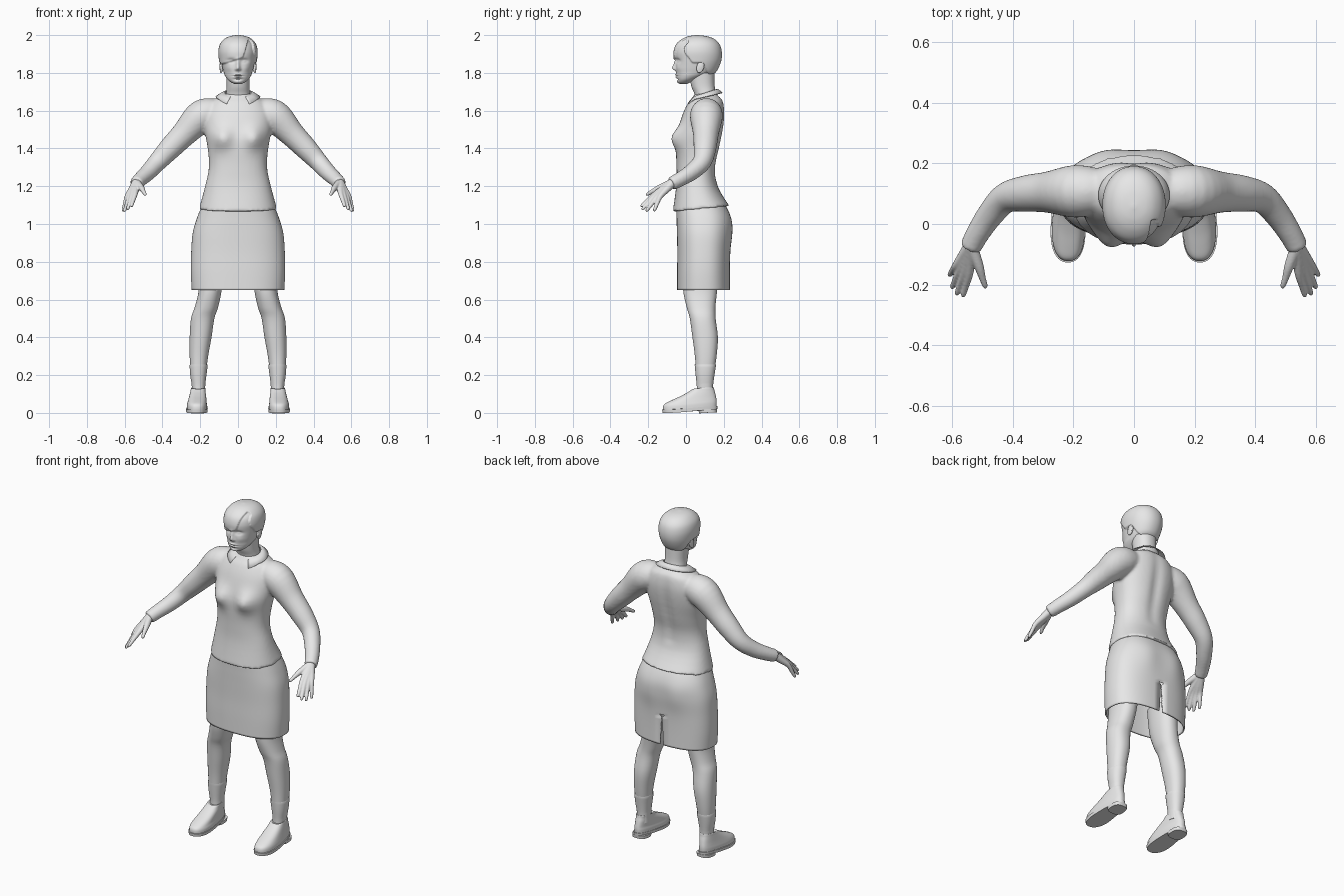
import bpy, bmesh, math
from mathutils import Vector

cube = bpy.data.objects.get("Cube")
if cube:
    bpy.data.objects.remove(cube, do_unlink=True)

grey = bpy.data.materials.new("plain_grey")
grey.use_nodes = True
grey.diffuse_color = (0.8, 0.8, 0.8, 1)
grey.node_tree.nodes["Principled BSDF"].inputs["Base Color"].default_value = (0.8, 0.8, 0.8, 1)


def resample(rows, k):
    """Catmull-Rom interpolation of equal-length rows, k steps per span."""
    rows = [Vector(r) for r in rows]
    out = []
    for i in range(len(rows) - 1):
        a, b, c, d = rows[max(i - 1, 0)], rows[i], rows[i + 1], rows[min(i + 2, len(rows) - 1)]
        for j in range(k):
            t = j / k
            out.append(0.5 * (2 * b + (c - a) * t + (2 * a - 5 * b + 4 * c - d) * t * t
                              + (3 * b - a - 3 * c + d) * t ** 3))
    return out + [rows[-1]]


def skin(bm, rings, caps=True):
    """Bridge rings of points into a closed surface."""
    vs = [[bm.verts.new(p) for p in ring] for ring in rings]
    n = len(vs[0])
    for low, high in zip(vs, vs[1:]):
        for i in range(n):
            bm.faces.new((low[i], low[(i + 1) % n], high[(i + 1) % n], high[i]))
    if caps:
        bm.faces.new(vs[0])
        bm.faces.new(vs[-1])


def loft(bm, rows, n=48, p=0.9, k=4, shape=None, caps=True):
    """Stack horizontal rings given as (z, centre x, half width, front y, back y)."""
    rings = []
    for z, cx, rx, yf, yb in resample(rows, k):
        ring = []
        for i in range(n):
            a = math.tau * (i + 0.5) / n
            c, s = math.cos(a), math.sin(a)
            v = Vector((cx + rx * math.copysign(abs(c) ** p, c),
                        (yf + yb) / 2 + (yb - yf) / 2 * math.copysign(abs(s) ** p, s), z))
            ring.append(shape(v) if shape else v)
        rings.append(ring)
    skin(bm, rings, caps)


def tube(bm, rows, n=20, k=5):
    """Sweep a circle along points given as (x, y, z, radius)."""
    pts = resample(rows, k)
    rings = []
    for i, q in enumerate(pts):
        along = pts[min(i + 1, len(pts) - 1)].xyz - pts[max(i - 1, 0)].xyz
        rot = along.to_track_quat('Z', 'Y')
        rings.append([q.xyz + rot @ Vector((math.cos(math.tau * j / n), math.sin(math.tau * j / n), 0)) * q.w
                      for j in range(n)])
    skin(bm, rings)


def finish(name, bm, mirror=False, voxel=0, smooth=3, thick=0, angle=50):
    bmesh.ops.recalc_face_normals(bm, faces=bm.faces)
    me = bpy.data.meshes.new(name)
    bm.to_mesh(me)
    bm.free()
    me.materials.append(grey)
    ob = bpy.data.objects.new(name, me)
    bpy.context.collection.objects.link(ob)
    bpy.ops.object.select_all(action='DESELECT')
    ob.select_set(True)
    bpy.context.view_layer.objects.active = ob
    bpy.ops.object.shade_smooth_by_angle(angle=math.radians(angle))
    if voxel:
        m = ob.modifiers.new("blend", 'REMESH')
        m.mode, m.voxel_size, m.use_smooth_shade = 'VOXEL', voxel, True
        m = ob.modifiers.new("soften", 'SMOOTH')
        m.factor, m.iterations = 0.5, smooth
    if thick:
        m = ob.modifiers.new("thickness", 'SOLIDIFY')
        m.thickness, m.offset = thick, -1
    if mirror:
        ob.modifiers.new("mirror", 'MIRROR')
    return ob


def bell(v, x, z, sx, sz):
    return math.exp(-((v.x - x) / sx) ** 2 - ((v.z - z) / sz) ** 2)


def ramp(t):
    t = min(max(t, 0), 1)
    return t * t * (3 - 2 * t)


# Jacket: torso and both sleeves blended into one surface
def torso_shape(v):
    if v.y < 0.05:
        v.y -= 0.042 * (bell(v, 0.085, 1.455, 0.055, 0.055) + bell(v, -0.085, 1.455, 0.055, 0.055))
    elif v.z > 1.25:
        v.y -= 0.012 * bell(v, 0, 1.45, 0.03, 0.2)
    if v.z < 1.2:
        v.z += (v.y - 0.08) * 0.1 * (1.2 - v.z) / 0.12
    return v


bm = bmesh.new()
loft(bm, [(1.08, 0, .207, -.07, .23), (1.2, 0, .174, -.052, .168), (1.3, 0, .154, -.05, .157),
          (1.4, 0, .16, -.052, .178), (1.5, 0, .178, -.04, .198), (1.58, 0, .178, -.018, .206),
          (1.64, 0, .15, .01, .2), (1.665, 0, .115, .03, .188), (1.69, 0, .065, .048, .16)],
     n=72, p=0.88, shape=torso_shape)
for side in (-1, 1):
    tube(bm, [(side * x, y, z, r) for x, y, z, r in (
        (.1, .11, 1.59, .07), (.19, .108, 1.572, .087), (.285, .105, 1.477, .068), (.36, .1, 1.4, .06),
        (.425, .085, 1.33, .05), (.475, .03, 1.275, .044), (.515, -.03, 1.238, .039),
        (.54, -.078, 1.213, .036))], n=32)
jacket = finish("jacket", bm, voxel=0.009, smooth=4)

# Front opening, a thin strip laid on the jacket
bm = bmesh.new()
grid = [[bm.verts.new((0.01 - 0.014 * ramp(j / 20) + dx, -0.12, 1.66 - 0.022 * j)) for dx in (-.0025, .0025)]
        for j in range(26)]
for a, b in zip(grid, grid[1:]):
    bm.faces.new((a[0], a[1], b[1], b[0]))
strip = finish("front_opening", bm)
wrap = strip.modifiers.new("lay_on", 'SHRINKWRAP')
wrap.target, wrap.wrap_method, wrap.offset = jacket, 'PROJECT', 0.002
wrap.use_project_y, wrap.use_positive_direction, wrap.use_negative_direction = True, True, False

# Collar, open at the front
bm = bmesh.new()
rows = []
for i in range(41):
    a = math.radians(-60 + 300 * i / 40)
    c, s = math.cos(a), math.sin(a)
    inner = Vector((.07 * c, .1 + .062 * s, 1.695 + .02 * s))
    outer = Vector((.118 * c, .095 + .098 * s, 1.674 + .022 * s))
    if s < -.5:
        outer.z -= .05 * (-s - .5)
    rows.append([bm.verts.new(p) for p in (inner - Vector((0, 0, .05)), inner, inner.lerp(outer, .3)
                                           + Vector((0, 0, .005)), outer)])
for a, b in zip(rows, rows[1:]):
    for j in range(3):
        bm.faces.new((a[j], b[j], b[j + 1], a[j + 1]))
finish("collar", bm, thick=0.005)

# Skirt with a tapered slit at the back
slit_top, hem = 0.83, 0.65


def skirt_shape(v):
    if v.y > 0.1:
        v.y += 0.01 * (bell(v, 0.09, 0.97, .07, .09) + bell(v, -0.09, 0.97, .07, .09)) - 0.006
        if abs(v.x) < 0.03 and v.z < slit_top:
            v.x = math.copysign(0.002 + 0.01 * (slit_top - v.z) / (slit_top - hem), v.x)
    return v


bm = bmesh.new()
loft(bm, [(hem, 0, .245, -.047, .238), (.75, 0, .25, -.047, .238), (.85, 0, .248, -.046, .24),
          (.95, 0, .24, -.048, .245), (1.03, 0, .218, -.05, .242), (1.1, 0, .19, -.05, .215),
          (1.16, 0, .165, -.035, .17)], n=72, p=0.8, k=6, shape=skirt_shape, caps=False)
gap = [f for f in bm.faces if f.calc_center_median().y > 0.15
       and abs(f.calc_center_median().x) < 0.001 and f.calc_center_median().z < slit_top]
bmesh.ops.delete(bm, geom=gap, context='FACES')
finish("skirt", bm, thick=0.008)


# Head with face relief and swept hair raised from the scalp
def head_shape(v):
    x, y, z = v
    if y < 0.04:
        for side in (-1, 1):
            v.y += .012 * bell(v, side * .034, 1.864, .02, .011)
            v.y -= .006 * bell(v, side * .034, 1.862, .011, .005)
            v.y -= .004 * bell(v, side * .045, 1.825, .02, .018)
            v.y -= .005 * bell(v, side * .01, 1.819, .008, .007)
        v.y -= .018 * bell(v, 0, 1.826, .011, .013) + .011 * bell(v, 0, 1.85, .01, .022)
        v.y -= .008 * (bell(v, 0, 1.79, .021, .005) + bell(v, 0, 1.777, .018, .006))
        v.y += .004 * bell(v, 0, 1.784, .026, .003) + .004 * bell(v, 0, 1.766, .025, .005)
        v.y -= .006 * bell(v, 0, 1.75, .022, .01)
    front = 1.838 + .3 * (x + .1) + .09 * ramp((x - .02) / .04) - .11 * ramp((x - .065) / .025)
    rear = 1.85 - .07 * ramp((y - .08) / .05)
    line = front + (rear - front) * ramp((y - .01) / .03)
    lift = .01 * ramp((z - line) / .008)
    return v + (Vector((x, y - .065, z - 1.87)).normalized() * lift)


bm = bmesh.new()
loft(bm, [(1.742, 0, .02, -.03, .01), (1.75, 0, .037, -.04, .03), (1.765, 0, .055, -.046, .06),
          (1.785, 0, .069, -.05, .11), (1.805, 0, .076, -.052, .145), (1.83, 0, .083, -.053, .163),
          (1.87, 0, .091, -.054, .178), (1.91, 0, .095, -.056, .18), (1.945, 0, .088, -.045, .17),
          (1.97, 0, .068, -.018, .146), (1.984, 0, .042, .015, .11), (1.99, 0, .006, .052, .064)],
     n=144, p=0.94, k=9, shape=head_shape)
finish("head_and_hair", bm, angle=80)

# Neck
bm = bmesh.new()
loft(bm, [(1.6, 0, .07, .05, .165), (1.68, 0, .064, .046, .16), (1.73, 0, .06, .028, .152),
          (1.8, 0, .064, .015, .15)], n=40)
finish("neck", bm)

# Ears
bm = bmesh.new()
bmesh.ops.create_uvsphere(bm, u_segments=20, v_segments=12, radius=1)
for v in bm.verts:
    x, y, z = v.co
    dent = .6 if x > .5 else 1
    v.co = (.09 + .013 * x * dent, .076 + .02 * y + .006 * z, 1.832 + .032 * z)
finish("ears", bm, mirror=True, angle=80)

# Hands: fingers and thumb fanned from the wrist and blended
bm = bmesh.new()
fingers = [((.545, -.168, 1.156), (.565, -.24, 1.092)), ((.562, -.167, 1.146), (.586, -.234, 1.075)),
           ((.576, -.155, 1.141), (.602, -.212, 1.066)), ((.587, -.137, 1.145), (.61, -.17, 1.067))]
wrist = Vector((.537, -.07, 1.22))
for knuckle, tip in fingers:
    k, t = Vector(knuckle), Vector(tip)
    tube(bm, [(*wrist, .024), (*wrist.lerp(k, .5), .019), (*k, .0135), (*k.lerp(t, .55), .0105),
              (*k.lerp(t, .9), .0085), (*t, .004)], n=14)
tube(bm, [(.532, -.085, 1.215, .02), (.512, -.14, 1.192, .016), (.5, -.18, 1.172, .011),
          (.492, -.203, 1.158, .009), (.489, -.212, 1.153, .004)], n=14)
finish("hands", bm, mirror=True, voxel=0.004, smooth=2)

# Legs
bm = bmesh.new()
loft(bm, [(.78, .135, .068, -.015, .175), (.65, .147, .061, -.015, .165), (.56, .167, .062, .003, .156),
          (.5, .187, .062, .02, .157), (.4, .198, .058, .034, .169), (.3, .207, .049, .047, .162),
          (.2, .21, .04, .054, .148), (.1, .208, .033, .06, .14)], n=40)
finish("legs", bm, mirror=True)

# Socks
bm = bmesh.new()
loft(bm, [(.25, .208, .043, .047, .156), (.253, .208, .048, .046, .159), (.2, .21, .043, .051, .151),
          (.14, .209, .035, .057, .143), (.09, .208, .034, .056, .144)], n=40, k=3)
finish("socks", bm, mirror=True)


# Shoes: narrower and slightly raised toward the heel
def shoe_shape(v):
    back = ramp((v.y + .1) / .27)
    v.x = .213 + (v.x - .213) * (1 - .25 * back)
    v.z += .018 * back
    return v


bm = bmesh.new()
loft(bm, [(.015, .217, .058, -.122, .162), (.035, .217, .058, -.121, .163), (.05, .217, .055, -.11, .162),
          (.067, .215, .053, -.075, .159), (.085, .213, .051, -.03, .155), (.103, .212, .048, .01, .15),
          (.118, .21, .046, .038, .147), (.112, .21, .036, .05, .14)], n=48, p=0.8, shape=shoe_shape)
finish("shoe_uppers", bm, mirror=True)

bm = bmesh.new()
loft(bm, [(0, .218, .06, -.124, .165), (.018, .218, .062, -.127, .167)], n=48, p=0.8, k=1, shape=shoe_shape)
loft(bm, [(-.015, .215, .058, .07, .163), (.004, .215, .06, .065, .166)], n=32, p=0.7, k=1, shape=shoe_shape)
finish("shoe_soles", bm, mirror=True)
